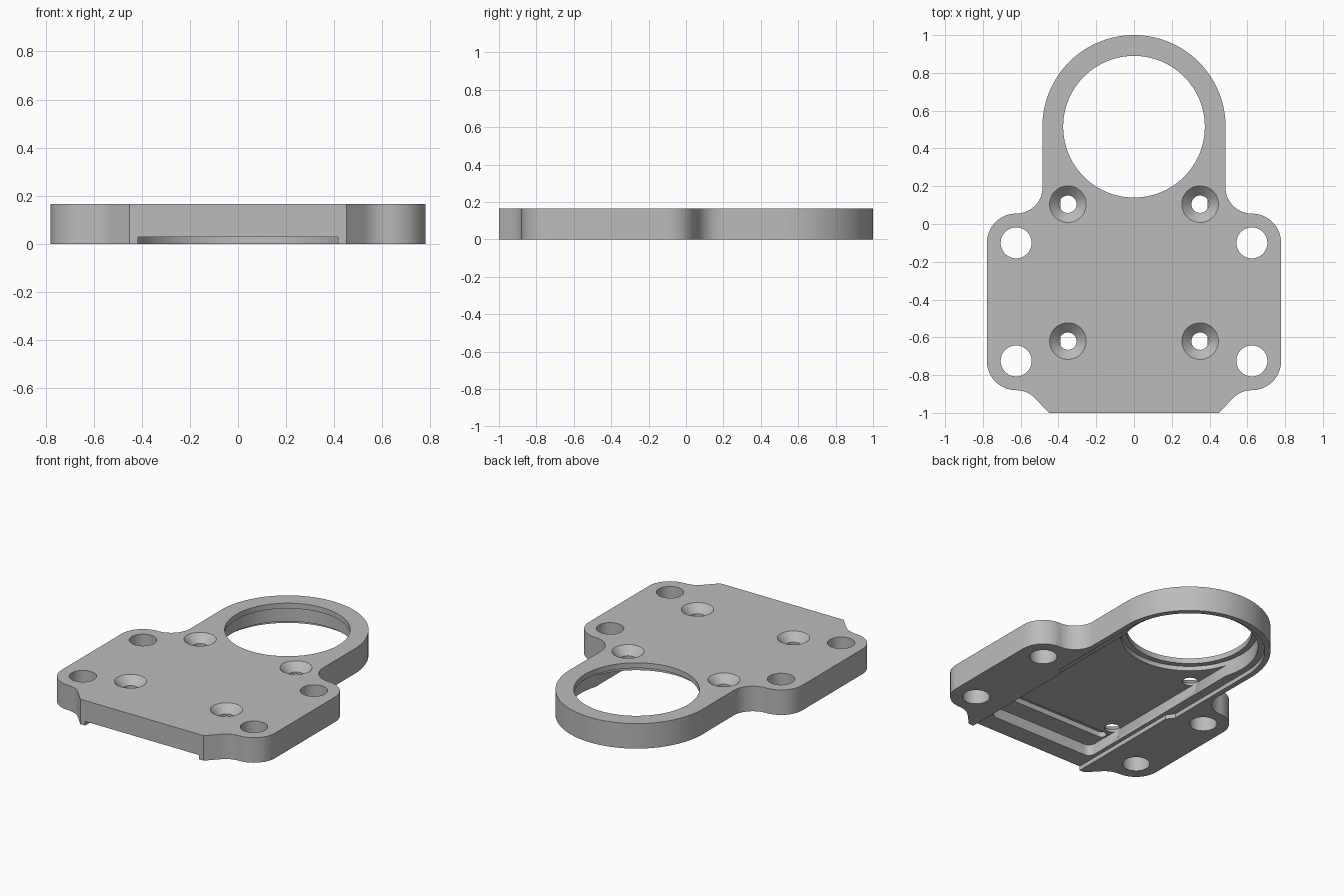
import bpy
import bmesh
from math import cos, sin, radians, sqrt, atan2, degrees
from mathutils import Vector

cube = bpy.data.objects.get("Cube")
if cube:
    bpy.data.objects.remove(cube, do_unlink=True)

THICK = 0.165        # plate thickness
RING_Y = 0.515       # ring centre
RIM_Z = 0.028        # shallow underside step
FLOOR_Z = 0.1        # deep underside pocket
LIP_Z = 0.13         # underside of the ring lip

grey = bpy.data.materials.new("plain_grey")
grey.use_nodes = True
colour = (0.5, 0.5, 0.5, 1)
grey.diffuse_color = colour
grey.node_tree.nodes["Principled BSDF"].inputs["Base Color"].default_value = colour


def arc(cx, cy, r, start, end, steps=16):
    angles = [radians(start + (end - start) * i / steps) for i in range(steps + 1)]
    return [(cx + r * cos(a), cy + r * sin(a)) for a in angles]


def mirrored(half):
    """Close a right-hand outline, running front to back, with its mirror."""
    return half + [(-x, y) for x, y in reversed(half) if x > 1e-5]


def prism(name, outline, z0, z1):
    bm = bmesh.new()
    base = bm.faces.new([bm.verts.new((x, y, z0)) for x, y in outline])
    top = bmesh.ops.extrude_face_region(bm, geom=[base])
    verts = [v for v in top["geom"] if isinstance(v, bmesh.types.BMVert)]
    bmesh.ops.translate(bm, verts=verts, vec=Vector((0, 0, z1 - z0)))
    bmesh.ops.recalc_face_normals(bm, faces=bm.faces[:])
    return add_object(name, bm)


def cone(name, x, y, z0, z1, r0, r1, sides=48):
    bm = bmesh.new()
    bmesh.ops.create_cone(bm, cap_ends=True, segments=sides, radius1=r0,
                          radius2=r1, depth=z1 - z0)
    bmesh.ops.translate(bm, verts=bm.verts[:], vec=Vector((x, y, (z0 + z1) / 2)))
    return add_object(name, bm)


def add_object(name, bm):
    mesh = bpy.data.meshes.new(name)
    bm.to_mesh(mesh)
    bm.free()
    mesh.materials.append(grey)
    obj = bpy.data.objects.new(name, mesh)
    bpy.context.collection.objects.link(obj)
    return obj


def cut(target, cutter):
    mod = target.modifiers.new("cut", 'BOOLEAN')
    mod.operation = 'DIFFERENCE'
    mod.solver = 'EXACT'
    mod.object = cutter
    bpy.context.view_layer.objects.active = target
    bpy.ops.object.modifier_apply(modifier=mod.name)
    bpy.data.objects.remove(cutter, do_unlink=True)


# Plate with four rounded ears, flowing into the ring
outline = [(0.45, -1.0)]
outline += arc(0.624, -1.02, 0.14, 135, 90, 10)
outline += arc(0.624, -0.725, 0.155, -90, 0)[1:]
outline += arc(0.624, -0.1, 0.155, 0, 90)
outline += arc(0.624, 0.195, 0.14, 270, 180)[1:]
outline += arc(0, RING_Y, 0.485, 0, 90, 40)
plate = prism("mounting_plate", mirrored(outline), 0, THICK)

# Shallow step under the plate, open at the front and following the ring
step = [(0.415, -1.1), (0.415, -0.2), (0.45, -0.15)]
step += arc(0, RING_Y, 0.45, 0, 90, 40)
cut(plate, prism("step_cutter", mirrored(step), -0.1, RIM_Z))

# Deep pocket with rounded front corners, running into the bore
pocket = arc(0.345, -0.83, 0.045, -90, 0, 8) + [(0.39, RING_Y)]
cut(plate, prism("pocket_cutter", mirrored(pocket), -0.1, FLOOR_Z))

# Ring bore: wide below, narrower lip on top
cut(plate, cone("bore_cutter", 0, RING_Y, -0.1, LIP_Z, 0.41, 0.41, 96))
cut(plate, cone("lip_cutter", 0, RING_Y, 0, 0.3, 0.375, 0.375, 96))

# Round-ended slot in the pocket floor
slot = arc(0.35, -0.72, 0.03, -90, 90, 12)
cut(plate, prism("slot_cutter", mirrored(slot), 0.05, FLOOR_Z + 0.035))

for side in (-1, 1):
    # Plain through holes in the ears
    for y in (-0.1, -0.725):
        cut(plate, cone("ear_hole_cutter", side * 0.624, y, -0.1, 0.3, 0.082, 0.082))
    # Countersunk screw holes
    for y in (0.105, -0.62):
        x = side * 0.35
        cut(plate, cone("screw_hole_cutter", x, y, 0.05, 0.3, 0.046, 0.046))
        cut(plate, cone("countersink_cutter", x, y, THICK - 0.05, THICK + 0.01,
                        0.046, 0.107))

bpy.ops.object.select_all(action='DESELECT')
plate.select_set(True)
bpy.context.view_layer.objects.active = plate
bpy.ops.object.shade_smooth_by_angle(angle=radians(30))
